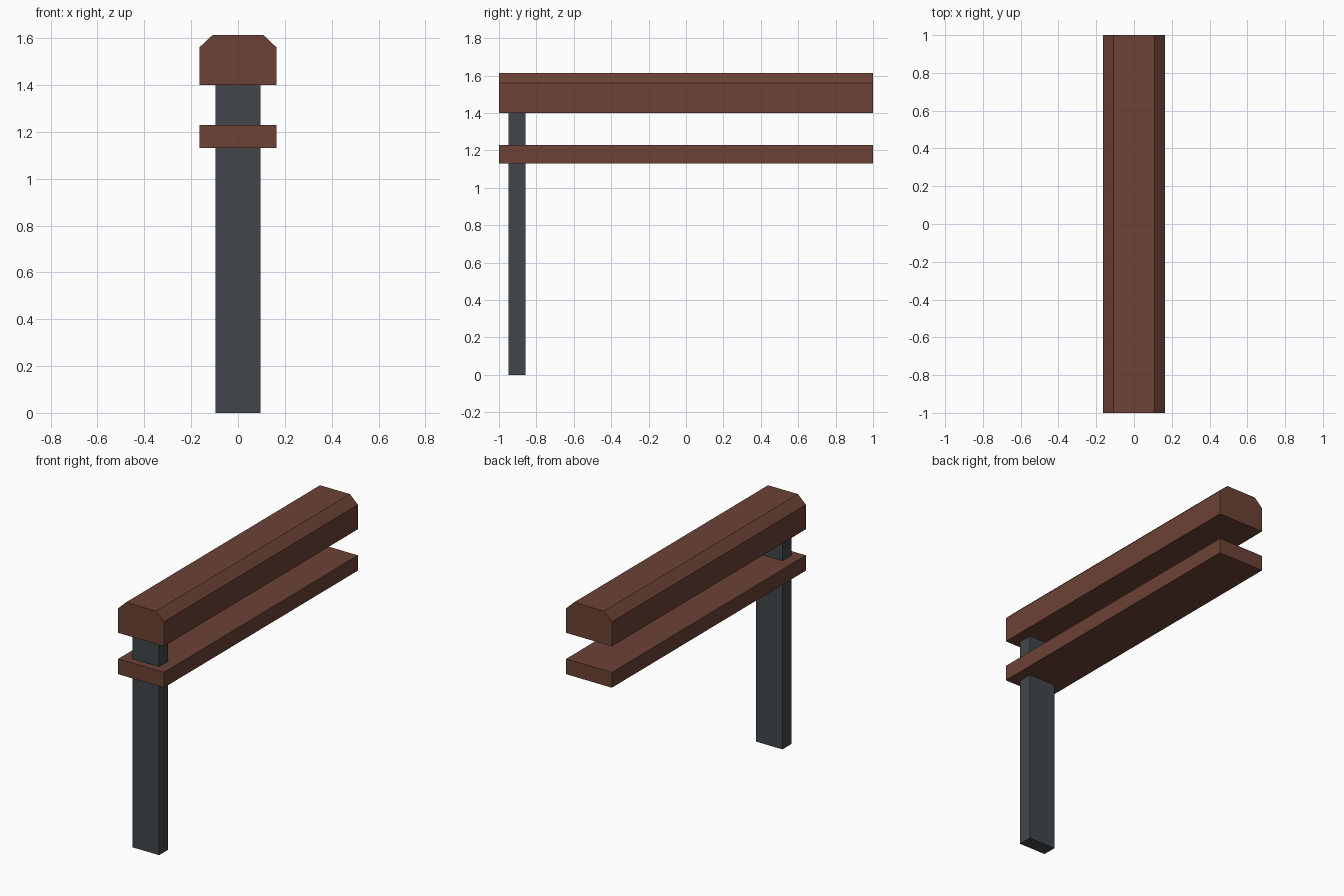
import bpy
import bmesh

if "Cube" in bpy.data.objects:
    bpy.data.objects.remove(bpy.data.objects["Cube"])


def material(name, rgb):
    m = bpy.data.materials.new(name)
    m.diffuse_color = (*rgb, 1.0)
    m.use_nodes = True
    m.node_tree.nodes["Principled BSDF"].inputs["Base Color"].default_value = m.diffuse_color
    return m


wood = material("brown wood", (0.150, 0.054, 0.036))
metal = material("dark grey metal", (0.053, 0.062, 0.069))


def extrude_y(name, profile, y0, y1, mat):
    """Extrude an x-z profile along y into a closed solid."""
    bm = bmesh.new()
    face = bm.faces.new([bm.verts.new((x, y0, z)) for x, z in profile])
    ext = bmesh.ops.extrude_face_region(bm, geom=[face], use_keep_orig=True)
    moved = [g for g in ext["geom"] if isinstance(g, bmesh.types.BMVert)]
    bmesh.ops.translate(bm, verts=moved, vec=(0, y1 - y0, 0))
    bmesh.ops.recalc_face_normals(bm, faces=bm.faces)
    mesh = bpy.data.meshes.new(name)
    bm.to_mesh(mesh)
    bm.free()
    mesh.materials.append(mat)
    obj = bpy.data.objects.new(name, mesh)
    bpy.context.collection.objects.link(obj)
    return obj


def rect(half, z0, z1):
    return [(-half, z0), (half, z0), (half, z1), (-half, z1)]


# Top rail with chamfered upper edges
extrude_y("top_rail",
          [(-0.165, 1.40), (0.165, 1.40), (0.165, 1.56),
           (0.108, 1.614), (-0.108, 1.614), (-0.165, 1.56)],
          -1.0, 1.0, wood)

# Flat lower rail
extrude_y("lower_rail", rect(0.165, 1.13, 1.23), -1.0, 1.0, wood)

# Single post near the front end, running through the lower rail
extrude_y("post", rect(0.096, 0.0, 1.40), -0.95, -0.857, metal)
